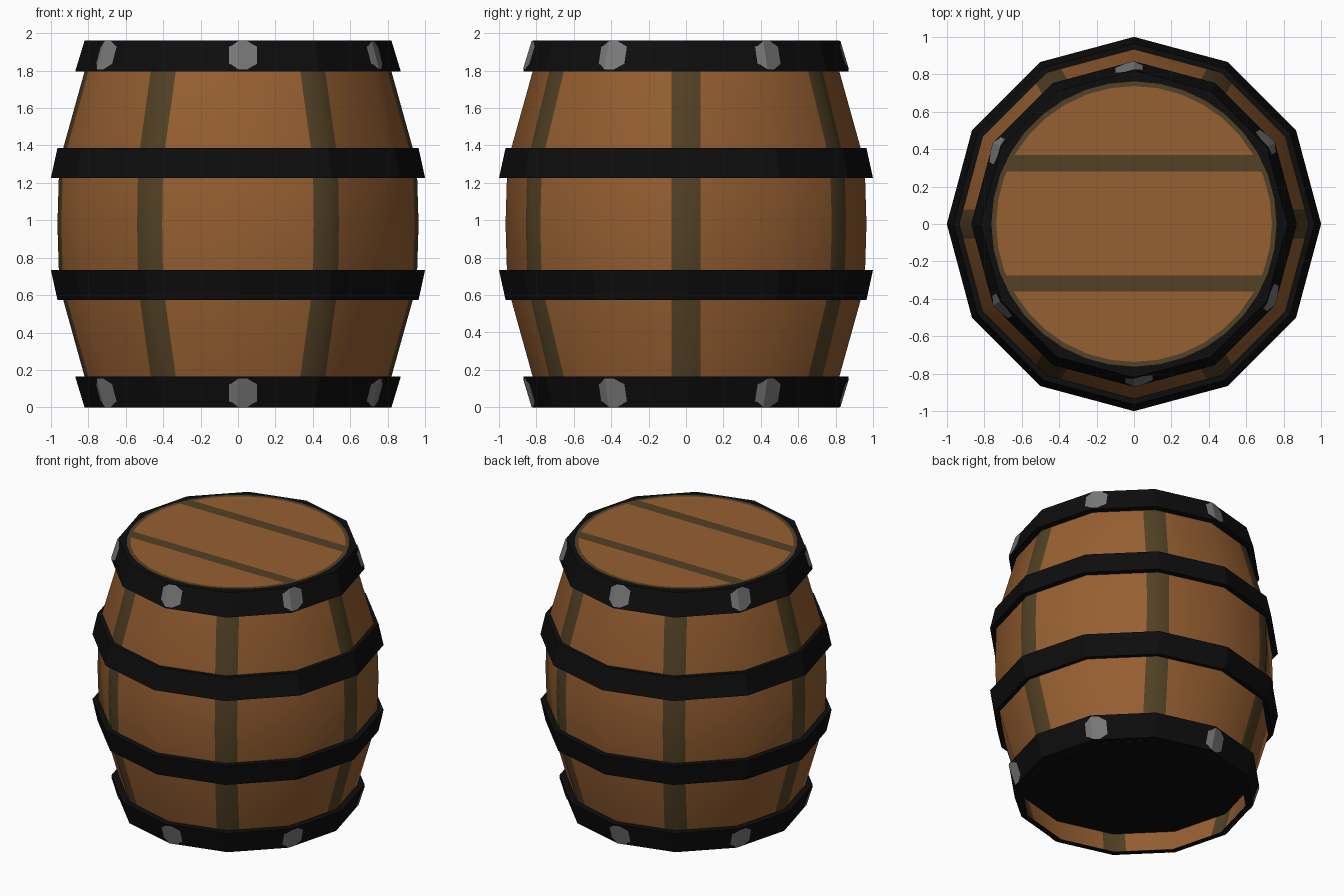
import bpy, bmesh, math
from mathutils import Vector

if "Cube" in bpy.data.objects:
    bpy.data.objects.remove(bpy.data.objects["Cube"])

N = 12          # sides of the barrel
H = 1.96        # height


def material(name, rgb):
    m = bpy.data.materials.new(name)
    m.diffuse_color = (*rgb, 1)
    m.use_nodes = True
    m.node_tree.nodes["Principled BSDF"].inputs["Base Color"].default_value = m.diffuse_color
    return m


WOOD = material("brown wood", (0.305, 0.115, 0.031))
GAP = material("dark plank gap", (0.084, 0.052, 0.018))
IRON = material("black iron", (0.004, 0.004, 0.004))
RIVET = material("grey rivet", (0.19, 0.19, 0.19))


def finish(name, bm, mats, smooth=False):
    mesh = bpy.data.meshes.new(name)
    bm.to_mesh(mesh)
    bm.free()
    for m in mats:
        mesh.materials.append(m)
    ob = bpy.data.objects.new(name, mesh)
    bpy.context.collection.objects.link(ob)
    if smooth:
        bpy.ops.object.select_all(action='DESELECT')
        ob.select_set(True)
        bpy.context.view_layer.objects.active = ob
        bpy.ops.object.shade_smooth_by_angle(angle=math.radians(50))
    return ob


def rim_point(r, z, k, s=0.0):
    """Point at corner k of the polygon, moved s along its side."""
    def corner(i):
        a = 2 * math.pi * i / N
        return Vector((r * math.cos(a), r * math.sin(a), z))
    p = corner(k)
    if s:
        p += (corner(k + (1 if s > 0 else -1)) - p).normalized() * abs(s)
    return p


def lathe(bm, profile, columns, closed=False):
    """Sweep (radius, z) points around the given (corner, shift) columns."""
    grid = [[bm.verts.new(rim_point(r, z, k, s)) for r, z in profile] for k, s in columns]
    rows = len(profile)
    for c in range(len(columns)):
        a, b = grid[c], grid[(c + 1) % len(columns)]
        for i in range(rows if closed else rows - 1):
            j = (i + 1) % rows
            f = bm.faces.new((a[i], b[i], b[j], a[j]))
            # the two columns touching a stripe corner are gap coloured
            if columns[c][1] < 0 or columns[(c + 1) % len(columns)][1] > 0:
                f.material_index = 1


# Bulging wall, with a dark stripe wrapped over every second corner
columns = []
for k in range(N):
    columns += [(k, -0.08), (k, 0), (k, 0.08)] if k % 2 == 0 else [(k, 0)]
half = [(0.775, 0), (0.82, 0.165), (0.955, 0.65), (0.965, H / 2)]
wall = half + [(r, H - z) for r, z in reversed(half[:-1])]
bm = bmesh.new()
lathe(bm, wall, columns)
finish("barrel_wall", bm, [WOOD, GAP], smooth=True)

# Iron hoops: (name, z low, z high, outer low, outer high, inner low, inner high)
corners = [(k, 0) for k in range(N)]
for name, z0, z1, o0, o1, i0, i1 in (
        ("bottom_hoop", 0, 0.165, 0.82, 0.87, 0.778, 0.822),
        ("lower_hoop", 0.575, 0.735, 0.965, 1.0, 0.93, 0.95),
        ("upper_hoop", H - 0.735, H - 0.575, 1.0, 0.965, 0.95, 0.93),
        ("top_hoop", H - 0.165, H, 0.87, 0.82, 0.822, 0.778)):
    bm = bmesh.new()
    lathe(bm, [(o0, z0), (o1, z1), (i1, z1), (i0, z0)], corners, closed=True)
    finish(name, bm, [IRON])

# Recessed floor and the black rim of the lid
for name, r, z in (("floor_disc", 0.82, 0.165), ("lid_rim", 0.79, H)):
    bm = bmesh.new()
    f = bm.faces.new([bm.verts.new(rim_point(r, z, k)) for k in range(N)])
    if z < 1:
        f.normal_flip()
    finish(name, bm, [IRON])

# Lid boards: disc with a dark border and two dark gaps
bm = bmesh.new()
bmesh.ops.create_circle(bm, cap_ends=True, segments=36, radius=0.762)
bmesh.ops.inset_individual(bm, faces=bm.faces[:], thickness=0.025)
for y in (-0.362, -0.275, 0.28, 0.368):
    bmesh.ops.bisect_plane(bm, geom=bm.verts[:] + bm.edges[:] + bm.faces[:],
                           plane_co=(0, y, 0), plane_no=(0, 1, 0))
for f in bm.faces:
    c = f.calc_center_median()
    border = all(v.co.length > 0.725 for v in f.verts) and c.length > 0.72
    gap = 0.27 < abs(c.y) < 0.37 and all(0.27 < abs(v.co.y) < 0.375 for v in f.verts)
    f.material_index = 1 if border or gap else 0
bmesh.ops.recalc_face_normals(bm, faces=bm.faces[:])
if sum(f.normal.z for f in bm.faces) < 0:
    bmesh.ops.reverse_faces(bm, faces=bm.faces[:])
bmesh.ops.translate(bm, verts=bm.verts[:], vec=(0, 0, H + 0.003))
finish("lid_boards", bm, [WOOD, GAP])

# Grey rivet plates folded over every other corner of the end hoops
for name, z0, z1, r0, r1 in (("bottom_rivets", 0, 0.165, 0.82, 0.87),
                             ("top_rivets", H - 0.165, H, 0.87, 0.82)):
    bm = bmesh.new()
    zc = 0.078 if z0 == 0 else H - 0.078
    for k in range(1, N, 2):
        pairs = []
        for s in (-0.05, -0.035, -0.0001, 0.05, 0.085, 0.105):
            h = 0.078 * max(0.35, 1 - abs((s - 0.0275) / 0.0775) ** 2.5) ** 0.5
            pair = []
            for z in (zc - h, zc + h):
                r = r0 + (r1 - r0) * (z - z0) / (z1 - z0) + 0.005
                pair.append(bm.verts.new(rim_point(r, z, k, s)))
            pairs.append(pair)
        for a, b in zip(pairs, pairs[1:]):
            bm.faces.new((a[0], b[0], b[1], a[1]))
    finish(name, bm, [RIVET])
